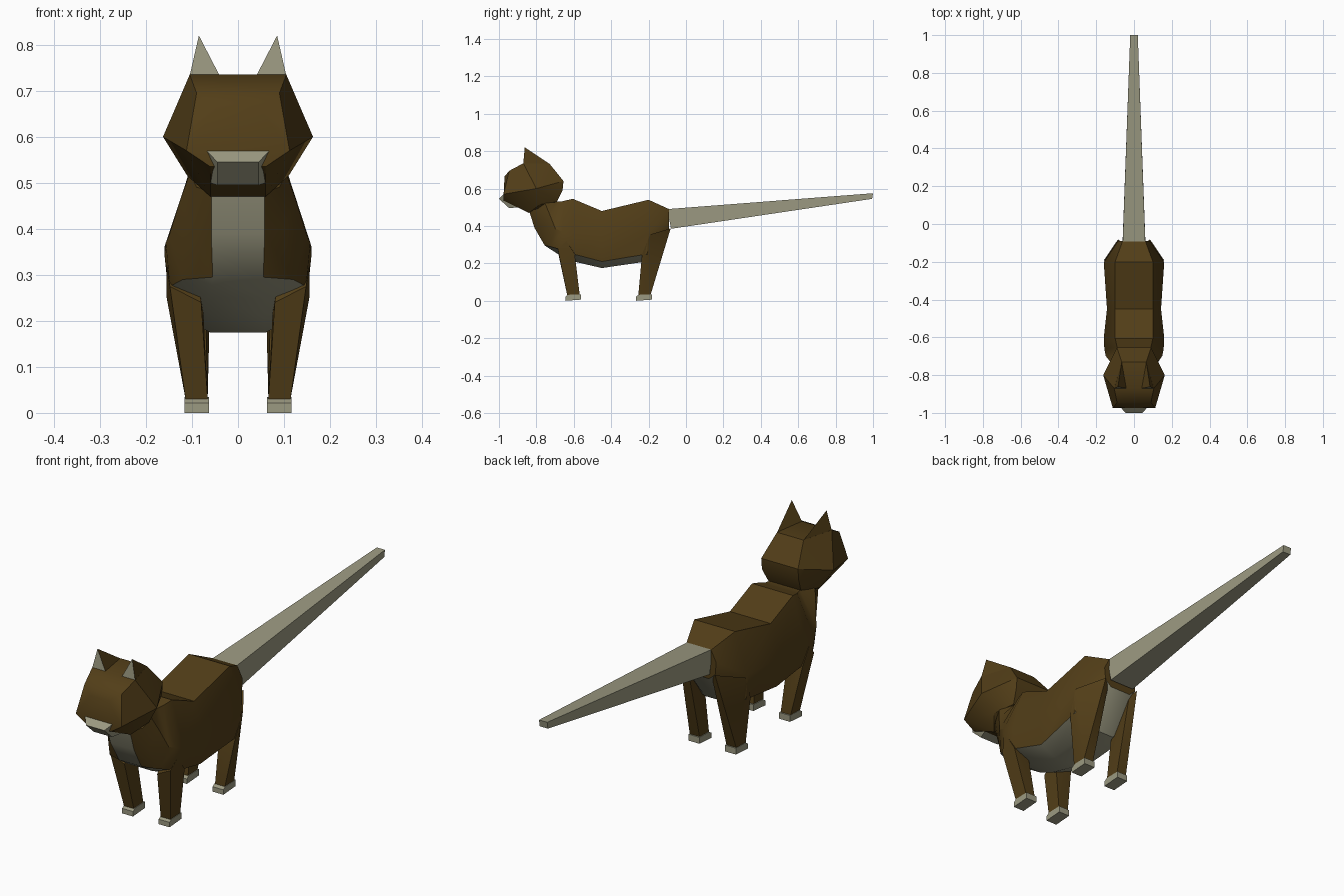
import bpy, bmesh

if "Cube" in bpy.data.objects:
    bpy.data.objects.remove(bpy.data.objects["Cube"])

def material(name, rgb):
    m = bpy.data.materials.new(name)
    m.diffuse_color = (*rgb, 1)
    m.use_nodes = True
    m.node_tree.nodes["Principled BSDF"].inputs["Base Color"].default_value = m.diffuse_color
    return m

BROWN = material("brown_fur", (0.085, 0.048, 0.009))
GREY = material("pale_fur", (0.33, 0.32, 0.22))

def finish(bm, name, mats, mirror=False):
    bmesh.ops.recalc_face_normals(bm, faces=bm.faces[:])
    me = bpy.data.meshes.new(name)
    bm.to_mesh(me)
    bm.free()
    for m in mats:
        me.materials.append(m)
    ob = bpy.data.objects.new(name, me)
    bpy.context.collection.objects.link(ob)
    bpy.ops.object.select_all(action='DESELECT')
    ob.select_set(True)
    bpy.context.view_layer.objects.active = ob
    bpy.ops.object.shade_smooth_by_angle(angle=0.52)
    if mirror:
        ob.modifiers.new("mirror", 'MIRROR')
    return ob

def hull(name, pts, mats, both=False, mirror=False, grey_front=False):
    """Convex solid; both = points on both sides, mirror = a separate pair."""
    bm = bmesh.new()
    for x, y, z in pts:
        bm.verts.new((x, y, z))
        if both:
            bm.verts.new((-x, y, z))
    res = bmesh.ops.convex_hull(bm, input=bm.verts[:])
    junk = [v for v in res["geom_interior"] if isinstance(v, bmesh.types.BMVert)]
    if junk:
        bmesh.ops.delete(bm, geom=junk, context='VERTS')
    bmesh.ops.recalc_face_normals(bm, faces=bm.faces[:])
    bmesh.ops.dissolve_limit(bm, angle_limit=0.03, verts=bm.verts[:], edges=bm.edges[:])
    if grey_front:
        bm.normal_update()
        for f in bm.faces:
            f.material_index = int(f.normal.y < -0.6)
    return finish(bm, name, mats, mirror)

# Body: half rings (y top, y bottom, then x,z from back to belly), tail end to neck
rings = [
    (-.09, -.09, (.06, .49), (.085, .44), (.08, .385), (.05, .36)),
    (-.20, -.21, (.10, .54), (.16, .36), (.15, .25), (.055, .21)),
    (-.45, -.45, (.10, .48), (.143, .34), (.13, .21), (.06, .175)),
    (-.605, -.60, (.10, .545), (.16, .345), (.15, .25), (.055, .21)),
    (-.65, -.685, (.09, .535), (.157, .37), (.148, .275), (.06, .25)),
    (-.67, -.755, (.08, .53), (.15, .385), (.12, .29), (.055, .295)),
    (-.69, -.81, (.075, .53), (.125, .465), (.10, .40), (.058, .39)),
    (-.71, -.84, (.07, .55), (.105, .52), (.09, .49), (.058, .485)),
]
bm = bmesh.new()
loops = []
for yt, yb, *prof in rings:
    half = [(x, yt + (yb - yt) * i / 3, z) for i, (x, z) in enumerate(prof)]
    full = half + [(-x, y, z) for x, y, z in reversed(half)]
    loops.append([bm.verts.new(p) for p in full])
for i, (a, b) in enumerate(zip(loops, loops[1:])):
    for k in range(8):
        n = (k + 1) % 8
        f = bm.faces.new((a[k], a[n], b[n], b[k]))
        f.material_index = int(k == 3 or (k in (2, 4) and i < 5))
bm.faces.new(loops[0])
bm.faces.new(loops[-1])
finish(bm, "body", [BROWN, GREY])

# Head
hull("head", [
    (.045, -.97, .665), (.09, -.945, .695), (.112, -.975, .57), (.06, -.975, .535),
    (.105, -.87, .735), (.065, -.73, .733), (.163, -.80, .60), (.09, -.655, .64),
    (.09, -.66, .59), (.08, -.69, .53), (.06, -.84, .47), (.11, -.78, .515)],
    [BROWN], both=True)

# Muzzle
hull("muzzle", [(.07, -.972, .572), (.045, -1.0, .545), (.045, -.945, .495),
                (.06, -.90, .50), (.07, -.93, .56)], [GREY], both=True)

# Ears with pale inner face
hull("ears", [(.105, -.87, .733), (.04, -.87, .733), (.065, -.73, .732),
              (.085, -.862, .82)], [BROWN, GREY], mirror=True, grey_front=True)

# Tail
hull("tail", [(.06, -.10, .49), (.06, -.08, .385), (.02, 1.0, .575), (.02, .995, .545)],
     [GREY], both=True)

# Legs and paws
def paw_corners(y0, y1, z):
    return [(x, y, z) for x in (.066, .114) for y in (y0, y1)]

hull("front_legs", [(.08, -.68, .24), (.148, -.685, .275), (.155, -.595, .25),
                    (.075, -.595, .215), (.155, -.64, .32), (.09, -.62, .32)]
     + paw_corners(-.635, -.568, .03), [BROWN], mirror=True)
hull("rear_legs", [(.152, -.235, .25), (.07, -.235, .205), (.158, -.19, .355),
                   (.085, -.082, .387), (.058, -.10, .36)]
     + paw_corners(-.255, -.19, .03), [BROWN], mirror=True)
for name, y0, y1 in (("front_paws", -.645, -.562), ("rear_paws", -.268, -.183)):
    hull(name, [(x, y, z) for x in (.063, .116) for y, z in
                ((y0, 0), (y0, .022), (y0 + .015, .032), (y1, .034), (y1, .006))],
         [GREY], mirror=True)
